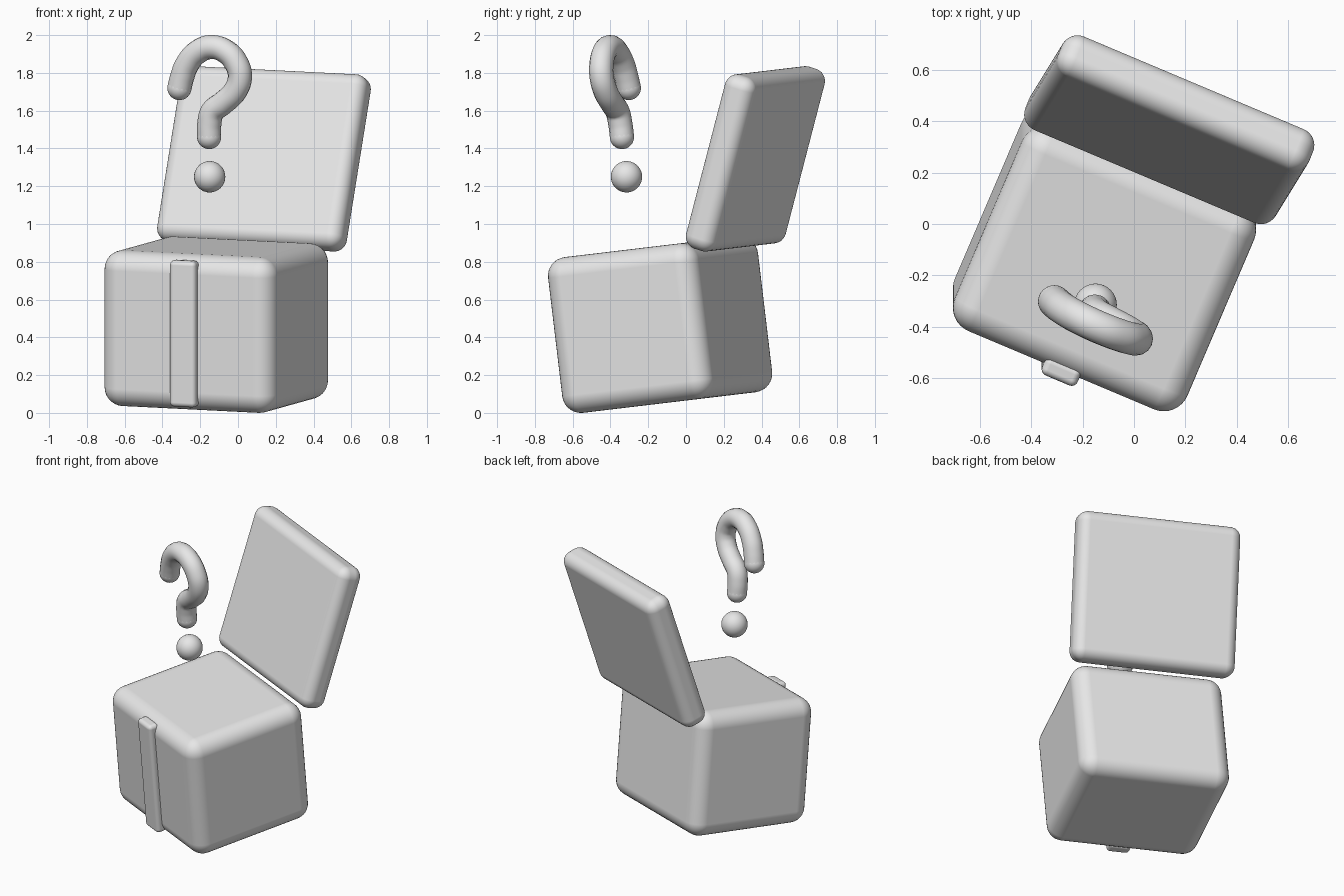
import bpy
import math
from mathutils import Matrix, Vector

if "Cube" in bpy.data.objects:
    bpy.data.objects.remove(bpy.data.objects["Cube"])

# Shared pose: turned about the vertical, then tipped forward
POSE = Matrix.Rotation(math.radians(6.8), 4, 'X') @ Matrix.Rotation(math.radians(-23), 4, 'Z')
LID_TILT = Matrix.Rotation(math.radians(-23), 4, 'X')
BOX_AT = Vector((-0.115, -0.137, 0.467))
DOT_AT = Vector((-0.15, -0.315, 1.25))

grey = bpy.data.materials.new("light_grey")
grey.diffuse_color = (0.8, 0.8, 0.8, 1)
grey.use_nodes = True
grey.node_tree.nodes["Principled BSDF"].inputs["Base Color"].default_value = grey.diffuse_color


def rounded_block(name, size, radius, matrix, segments=8):
    """Block with rounded edges, placed by a matrix."""
    bpy.ops.mesh.primitive_cube_add(size=1)
    ob = bpy.context.object
    ob.name = name
    ob.data.transform(Matrix.Diagonal((*size, 1)))
    ob.data.materials.append(grey)
    ob.matrix_world = matrix
    bpy.ops.object.shade_smooth()
    bevel = ob.modifiers.new("rounding", 'BEVEL')
    bevel.width = radius
    bevel.segments = segments
    bevel.limit_method = 'NONE'
    bevel.harden_normals = True
    return ob


def ball(name, radius, matrix):
    """Smooth sphere placed by a matrix."""
    bpy.ops.mesh.primitive_uv_sphere_add(radius=radius, segments=32, ring_count=16)
    ob = bpy.context.object
    ob.name = name
    ob.data.materials.append(grey)
    ob.matrix_world = matrix
    bpy.ops.object.shade_smooth()
    return ob


# Box body and the strap down the middle of its front
box_frame = Matrix.Translation(BOX_AT) @ POSE
depth = 0.865
rounded_block("box_body", (0.985, depth, 0.83), 0.10, box_frame)
rounded_block("front_strap", (0.15, 0.075, 0.78), 0.025,
              box_frame @ Matrix.Translation((0, -depth / 2, 0)), 4)

# Open lid leaning back
rounded_block("lid", (1.065, 0.175, 0.963), 0.068,
              Matrix.Translation((0.1375, 0.3675, 1.345)) @ POSE @ LID_TILT)

# Floating question mark: dot, bent tube and rounded tube ends
mark_frame = Matrix.Translation(DOT_AT) @ POSE
ball("mark_dot", 0.083, mark_frame)

path = [(-0.174, 0.465), (-0.158, 0.525), (-0.130, 0.593), (-0.07, 0.661),
        (0.011, 0.692), (0.098, 0.669), (0.154, 0.611), (0.174, 0.542),
        (0.147, 0.465), (0.076, 0.396), (0.016, 0.348), (-0.002, 0.282),
        (-0.003, 0.212)]
tube_radius = 0.064
curve = bpy.data.curves.new("mark_hook", 'CURVE')
curve.dimensions = '3D'
curve.bevel_depth = tube_radius
curve.bevel_resolution = 6
curve.resolution_u = 6
spline = curve.splines.new('BEZIER')
spline.bezier_points.add(len(path) - 1)
for point, (u, w) in zip(spline.bezier_points, path):
    point.co = (u, 0, w)
    point.handle_left_type = point.handle_right_type = 'AUTO'
curve.materials.append(grey)
hook = bpy.data.objects.new("mark_hook", curve)
bpy.context.collection.objects.link(hook)
hook.matrix_world = mark_frame
bpy.ops.object.select_all(action='DESELECT')
hook.select_set(True)
bpy.context.view_layer.objects.active = hook
bpy.ops.object.convert(target='MESH')
bpy.ops.object.shade_smooth()

for name, (u, w) in (("mark_hook_tip", path[0]), ("mark_stem_tip", path[-1])):
    ball(name, tube_radius, mark_frame @ Matrix.Translation((u, 0, w)))
